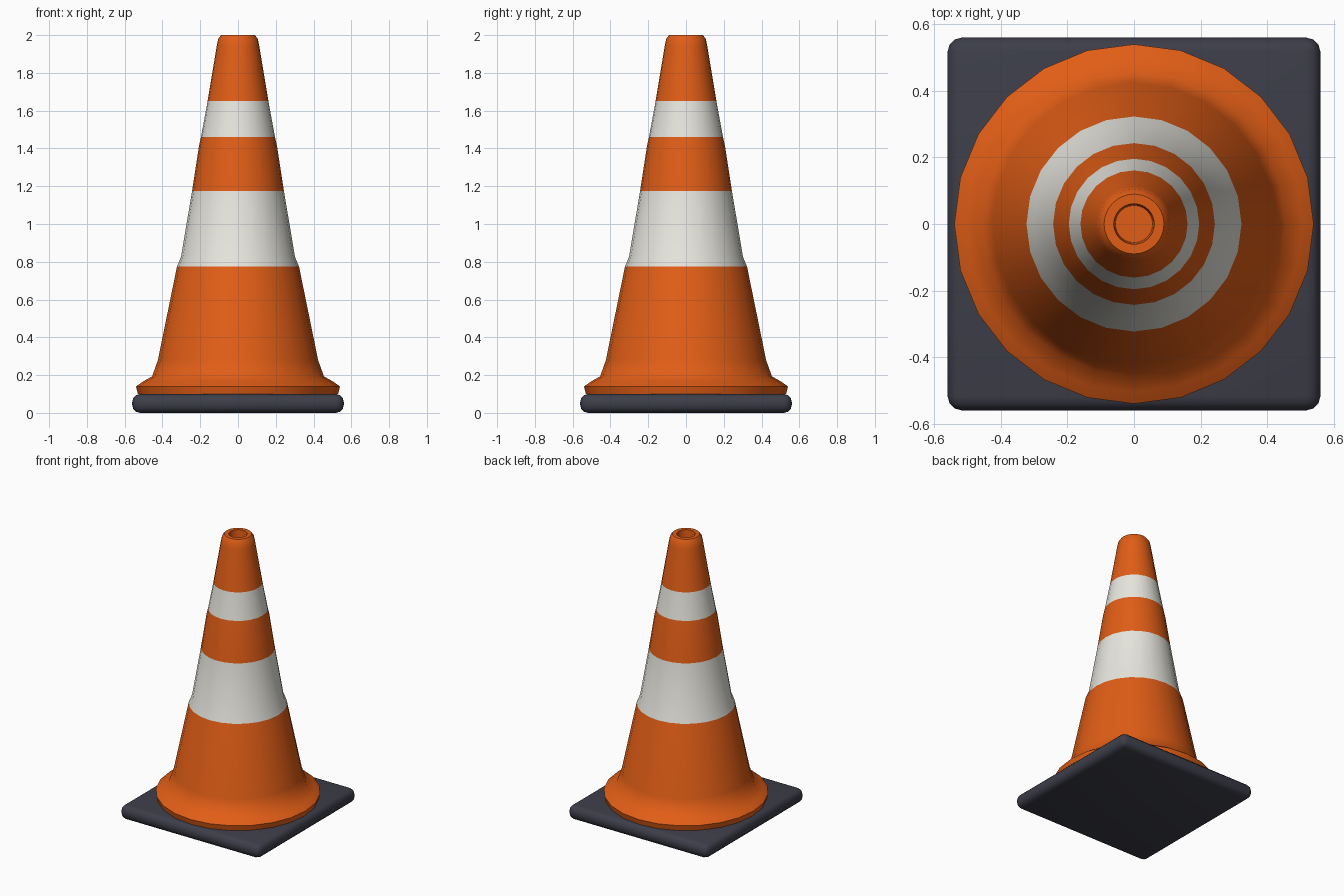
import bpy, bmesh, math

if "Cube" in bpy.data.objects:
    bpy.data.objects.remove(bpy.data.objects["Cube"], do_unlink=True)


def material(name, color):
    mat = bpy.data.materials.new(name)
    mat.use_nodes = True
    mat.diffuse_color = (*color, 1)
    mat.node_tree.nodes["Principled BSDF"].inputs["Base Color"].default_value = (*color, 1)
    return mat


def add_object(name, bm, mats, angle):
    bmesh.ops.recalc_face_normals(bm, faces=bm.faces)
    mesh = bpy.data.meshes.new(name)
    bm.to_mesh(mesh)
    bm.free()
    for mat in mats:
        mesh.materials.append(mat)
    obj = bpy.data.objects.new(name, mesh)
    bpy.context.collection.objects.link(obj)
    bpy.ops.object.select_all(action="DESELECT")
    obj.select_set(True)
    bpy.context.view_layer.objects.active = obj
    bpy.ops.object.shade_smooth_by_angle(angle=math.radians(angle))
    return obj


orange = material("orange", (0.75, 0.11, 0.008))
white = material("reflective white", (0.8, 0.79, 0.73))
rubber = material("dark rubber", (0.046, 0.048, 0.066))

# Square base slab with rounded edges
bm = bmesh.new()
bmesh.ops.create_cube(bm, size=1)
for v in bm.verts:
    v.co.x *= 1.12
    v.co.y *= 1.12
    v.co.z = (v.co.z + 0.5) * 0.1
bmesh.ops.bevel(bm, geom=bm.edges[:], offset=0.042, segments=3, profile=0.5, affect="EDGES")
add_object("base", bm, [rubber], 40)

# Cone body: flange, tapering wall, rounded lip and recessed hole
profile = [
    (0.53, 0.1), (0.54, 0.14), (0.505, 0.165), (0.455, 0.193), (0.424, 0.28),
    (0.323, 0.775), (0.302, 0.825), (0.243, 1.175), (0.207, 1.41), (0.196, 1.46),
    (0.161, 1.65), (0.113, 1.94), (0.105, 1.98), (0.09, 2.0), (0.061, 2.0), (0.056, 1.9),
]
SIDES = 24
bm = bmesh.new()
rings = []
for r, z in profile:
    angles = [math.tau * i / SIDES for i in range(SIDES)]
    rings.append([bm.verts.new((r * math.cos(a), r * math.sin(a), z)) for a in angles])
for low, high in zip(rings, rings[1:]):
    for i in range(SIDES):
        j = (i + 1) % SIDES
        bm.faces.new((low[i], low[j], high[j], high[i]))
bm.faces.new(rings[0])
bm.faces.new(rings[-1])

# Two reflective bands chosen by height
for f in bm.faces:
    z = f.calc_center_median().z
    if 0.775 < z < 1.175 or 1.46 < z < 1.65:
        f.material_index = 1
add_object("cone", bm, [orange, white], 50)
